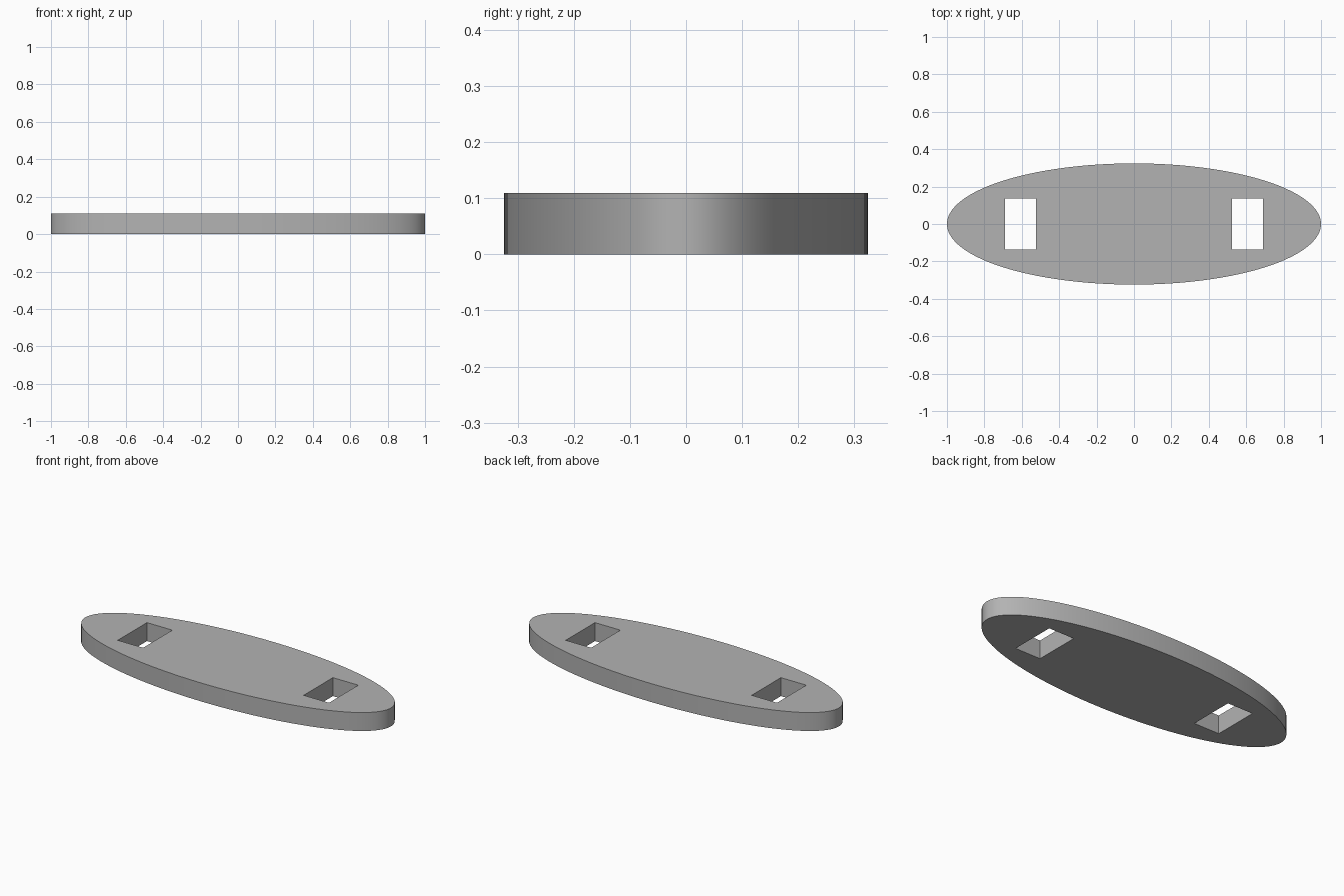
import bpy
import math

LENGTH, WIDTH, HEIGHT = 2.0, 0.648, 0.109
SLOT_X, SLOT_SIZE = 0.608, (0.166, 0.273)

if "Cube" in bpy.data.objects:
    bpy.data.objects.remove(bpy.data.objects["Cube"], do_unlink=True)

# Single plain grey
grey = bpy.data.materials.new("plain_grey")
grey.use_nodes = True
colour = (0.45, 0.45, 0.45, 1)
grey.diffuse_color = colour
grey.node_tree.nodes["Principled BSDF"].inputs["Base Color"].default_value = colour

# Oval plate
bpy.ops.mesh.primitive_cylinder_add(vertices=128, radius=0.5, depth=1,
                                    location=(0, 0, HEIGHT / 2))
plate = bpy.context.object
plate.name = "oval_plate"
plate.scale = (LENGTH, WIDTH, HEIGHT)
bpy.ops.object.transform_apply(location=True, rotation=False, scale=True)
plate.data.materials.append(grey)


# Rectangular through slots, one at each end
def cut_slot(name, x):
    bpy.ops.mesh.primitive_cube_add(size=1, location=(x, 0, HEIGHT / 2))
    cutter = bpy.context.object
    cutter.name = name
    cutter.scale = (*SLOT_SIZE, HEIGHT * 3)
    bpy.ops.object.transform_apply(location=True, rotation=False, scale=True)
    cutter.data.materials.append(grey)
    cutter.hide_render = True
    bpy.context.view_layer.objects.active = plate
    cut = plate.modifiers.new(name, "BOOLEAN")
    cut.operation = "DIFFERENCE"
    cut.solver = "EXACT"
    cut.object = cutter
    bpy.ops.object.modifier_apply(modifier=cut.name)
    bpy.data.objects.remove(cutter, do_unlink=True)


for name, side in (("left_slot", 1), ("right_slot", -1)):
    cut_slot(name, side * SLOT_X)

# Smooth rim, crisp edges
bpy.ops.object.select_all(action="DESELECT")
plate.select_set(True)
bpy.context.view_layer.objects.active = plate
bpy.ops.object.shade_smooth_by_angle(angle=math.radians(30))
